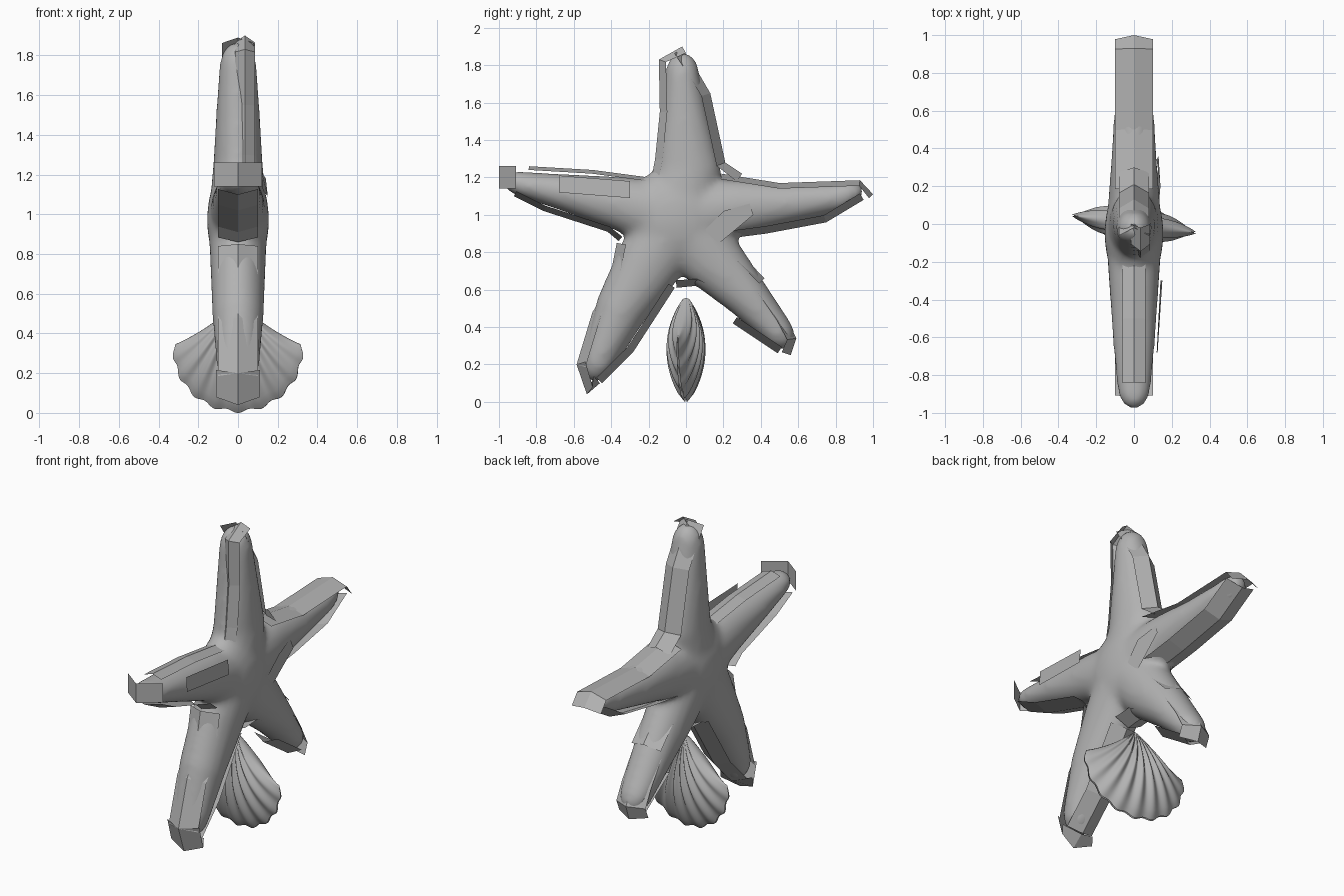
import bpy, bmesh, math
from mathutils import Vector

cube = bpy.data.objects.get("Cube")
if cube:
    bpy.data.objects.remove(cube, do_unlink=True)

GREY = (0.45, 0.45, 0.45, 1)
grey = bpy.data.materials.new("plain_grey")
grey.use_nodes = True
grey.diffuse_color = GREY
grey.node_tree.nodes["Principled BSDF"].inputs["Base Color"].default_value = GREY


def finish(name, bm, smooth=False):
    """Turn a bmesh into a named grey object."""
    mesh = bpy.data.meshes.new(name)
    bm.to_mesh(mesh)
    bm.free()
    mesh.materials.append(grey)
    for p in mesh.polygons:
        p.use_smooth = smooth
    obj = bpy.data.objects.new(name, mesh)
    bpy.context.collection.objects.link(obj)
    return obj


def bridge(bm, rows, closed=False):
    """Quads between successive rows of vertices."""
    for a, b in zip(rows, rows[1:]):
        n = len(a)
        for i in range(n if closed else n - 1):
            j = (i + 1) % n
            bm.faces.new((a[i], a[j], b[j], b[i]))


def tangent(pts, i):
    a, b = pts[max(i - 1, 0)], pts[min(i + 1, len(pts) - 1)]
    return (b - a).normalized()


def add_arm(bm, stations, tip, sides=20):
    """Loft of ellipses from the centre, closed by a rounded tip."""
    st = [(Vector((y, z)), w, d) for y, z, w, d in stations]
    last, w, d = st[-1]
    end = Vector(tip)
    for f in (0.4, 0.7, 0.9, 0.99):
        k = math.sqrt(1 - f * f)
        st.append((last.lerp(end, f), w * k, d * k))
    pts = [s[0] for s in st]
    rows = []
    for i, (p, w, d) in enumerate(st):
        t = tangent(pts, i)
        ring = []
        for s in range(sides):
            a = math.tau * s / sides
            q = p + Vector((-t.y, t.x)) * w * math.cos(a)
            ring.append(bm.verts.new((d * math.sin(a), q.x, q.y)))
        rows.append(ring)
    bridge(bm, rows, True)
    bm.faces.new(rows[0][::-1])
    bm.faces.new(rows[-1])


# Starfish: five arms fused around a flattened centre
CENTRE = (-0.04, 0.98, 0.2, 0.15)
ARMS = [
    ([(0.01, 1.25, .18, .125), (-0.01, 1.55, .125, .108), (-0.02, 1.74, .095, .095)], (-0.02, 1.87)),
    ([(-0.35, 1.06, .145, .13), (-0.65, 1.12, .1, .11), (-0.86, 1.16, .07, .09)], (-0.98, 1.19)),
    ([(0.28, 1.04, .15, .125), (0.55, 1.06, .108, .108), (0.8, 1.09, .08, .09)], (0.95, 1.14)),
    ([(0.14, 0.76, .17, .135), (0.33, 0.56, .12, .12), (0.47, 0.4, .09, .1)], (0.56, 0.29)),
    ([(-0.2, 0.74, .18, .14), (-0.35, 0.49, .14, .13), (-0.45, 0.26, .1, .11)], (-0.51, 0.11)),
]
bm = bmesh.new()
for stations, tip in ARMS:
    add_arm(bm, [CENTRE] + stations, tip)
res = bmesh.ops.create_uvsphere(bm, u_segments=32, v_segments=20, radius=1)
for v in res["verts"]:
    v.co = Vector((v.co.x * 0.157, v.co.y * 0.29 - 0.05, v.co.z * 0.29 + 0.97))
bmesh.ops.recalc_face_normals(bm, faces=bm.faces)
star = finish("starfish_body", bm, True)
remesh = star.modifiers.new("fuse", "REMESH")
remesh.mode = "VOXEL"
remesh.voxel_size = 0.018
remesh.use_smooth_shade = True
soften = star.modifiers.new("soften", "SMOOTH")
soften.factor = 0.5
soften.iterations = 14


def ribbon(name, path, w=0.1, lip=0.05, cx=0.0):
    """Folded strip along an arm edge; its sides lean in to the left of the path."""
    pts = [Vector(p) for p in path]
    bm = bmesh.new()
    rows = []
    for i, p in enumerate(pts):
        t = tangent(pts, i)
        q = p + Vector((-t.y, t.x)) * lip
        rows.append([bm.verts.new(c) for c in
                     ((cx - w, q.x, q.y), (cx, p.x, p.y), (cx + w, q.x, q.y))])
    bridge(bm, rows)
    finish(name, bm)


def plate(name, corners):
    bm = bmesh.new()
    bm.faces.new([bm.verts.new(c) for c in corners])
    finish(name, bm)


# Angular strips along the arm edges
ribbon("rear_arm_upper_strip", [(1.0, 1.11), (0.93, 1.185), (0.5, 1.17), (0.19, 1.22)], .1, .03)
ribbon("top_arm_rear_strip", [(0.3, 1.22), (0.21, 1.28), (0.13, 1.65), (0.06, 1.77), (-0.02, 1.89)], .08, .05)
ribbon("top_arm_front_strip", [(-0.02, 1.9), (-0.145, 1.83), (-0.14, 1.55), (-0.165, 1.3), (-0.18, 1.22)],
       .05, .04, .035)
ribbon("front_arm_upper_strip", [(-0.2, 1.2), (-0.5, 1.24), (-0.84, 1.26)], .06, .02)
ribbon("front_arm_tip_cap", [(-1.0, 1.26), (-1.0, 1.14)], .12, .09)
ribbon("front_arm_lower_strip", [(-0.92, 1.1), (-0.76, 1.02), (-0.42, 0.91), (-0.36, 0.86)], .1, .03)
ribbon("front_leg_outer_strip", [(-0.37, 0.85), (-0.42, 0.6), (-0.5, 0.48), (-0.585, 0.2)], .1, .05)
ribbon("front_leg_tip_cap", [(-0.585, 0.2), (-0.53, 0.04), (-0.46, 0.1)], .11, .05)
ribbon("front_leg_inner_strip", [(-0.45, 0.1), (-0.28, 0.27), (-0.06, 0.61)], .09, .04)
ribbon("rear_leg_inner_upper_strip", [(-0.05, 0.61), (0.05, 0.62), (0.22, 0.53)], .09, .04)
ribbon("rear_leg_inner_lower_strip", [(0.25, 0.42), (0.49, 0.26)], .08, .04)
ribbon("rear_leg_tip_cap", [(0.56, 0.25), (0.59, 0.34), (0.53, 0.46), (0.4, 0.65)], .1, .05)
ribbon("rear_leg_outer_strip", [(0.42, 0.66), (0.2, 0.89)], .1, .04)
ribbon("rear_arm_lower_strip", [(0.2, 0.87), (0.43, 0.9), (0.75, 0.96), (0.95, 1.08)], .1, .04)

# Loose plates on the flanks
plate("front_arm_side_plate", [(.12, -.68, 1.21), (.14, -.3, 1.18), (.15, -.3, 1.09), (.125, -.68, 1.12)])
plate("rear_arm_side_plate", [(.13, .08, .9), (.14, .2, 1.02), (.12, .34, 1.06), (.13, .36, 1.0), (.12, .18, .85)])
plate("front_leg_knee_plate", [(0, -.5, .41), (.1, -.46, .44), (.06, -.41, .6), (0, -.43, .54)])

# Scallop shell: two ribbed valves hanging from a hinge
RIBS = 9
NT, NS = 108, 24
TURN = math.radians(-8)
bm = bmesh.new()
for side in (-1, 1):
    rows = []
    for i in range(NS + 1):
        s = 0.02 + 0.98 * i / NS
        row = []
        for j in range(NT + 1):
            t = 2 * j / NT - 1
            wave = math.cos(math.pi * RIBS * t)
            a = t * math.radians(46 + 10 * s)
            r = s * (0.552 - 0.16 * t * t + 0.008 * wave * s)
            bulge = max(math.sin(math.pi * s), 0) ** 0.75
            edge = math.sqrt(max(1 - t * t, 0))
            y = side * edge * bulge * (0.083 + 0.011 * wave)
            y += side * 0.006 * edge
            x = r * math.sin(a)
            row.append(bm.verts.new((x * math.cos(TURN) - y * math.sin(TURN),
                                     x * math.sin(TURN) + y * math.cos(TURN),
                                     0.56 - r * math.cos(a))))
        rows.append(row)
    bridge(bm, rows)
bmesh.ops.remove_doubles(bm, verts=bm.verts, dist=0.0005)
bmesh.ops.recalc_face_normals(bm, faces=bm.faces)
finish("scallop_shell", bm, True)
